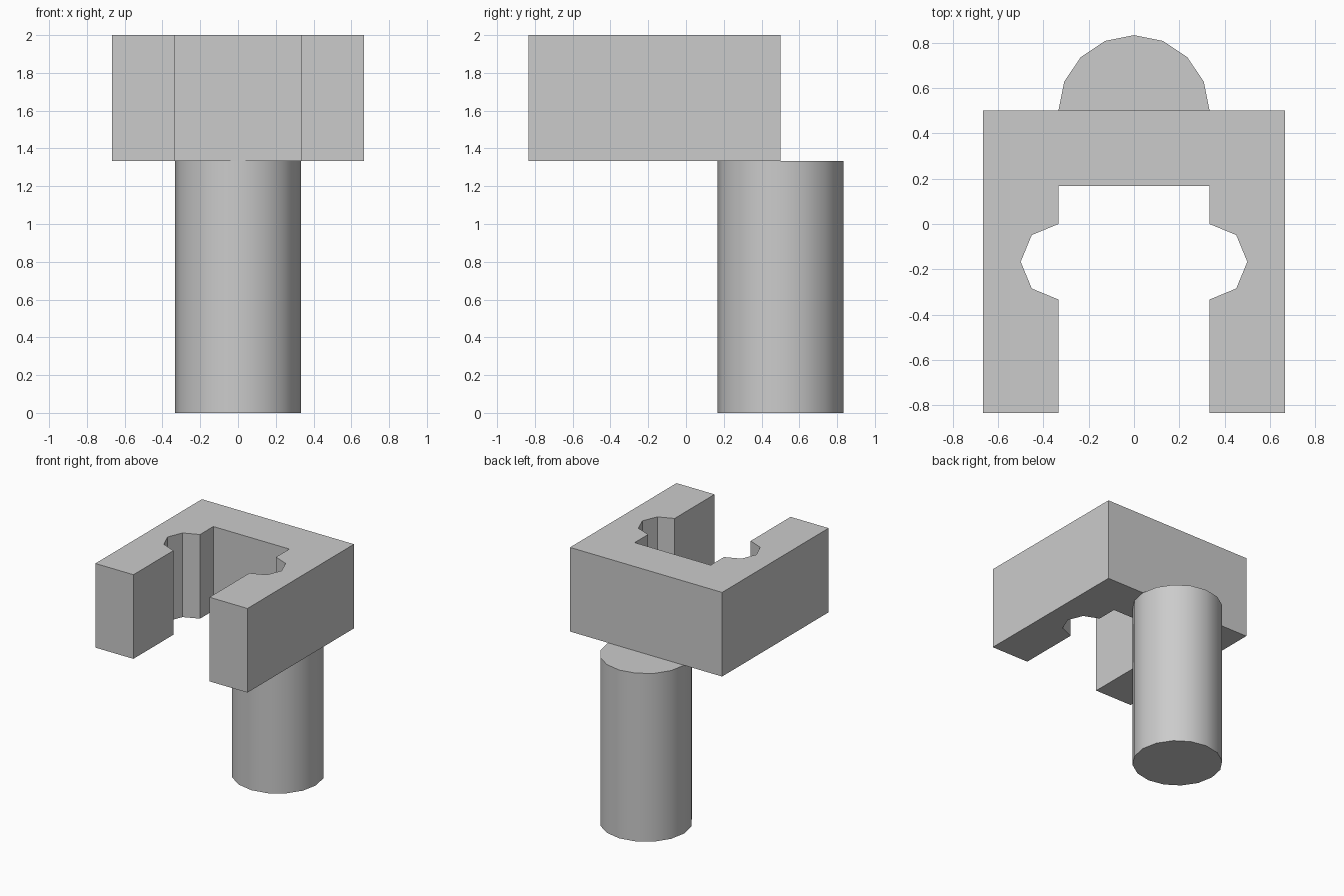
import bpy
import bmesh
from math import cos, sin, radians

cube = bpy.data.objects.get("Cube")
if cube:
    bpy.data.objects.remove(cube, do_unlink=True)

U = 1 / 3  # base module; every size is a multiple of it

grey = bpy.data.materials.new("light_grey")
grey.use_nodes = True
grey.diffuse_color = (0.6, 0.6, 0.6, 1)
grey.node_tree.nodes["Principled BSDF"].inputs["Base Color"].default_value = (0.6, 0.6, 0.6, 1)


def extrude_profile(name, points, z0, z1):
    """Prism made from a flat outline."""
    bm = bmesh.new()
    face = bm.faces.new([bm.verts.new((x, y, z0)) for x, y in points])
    ext = bmesh.ops.extrude_face_region(bm, geom=[face])
    top = [v for v in ext["geom"] if isinstance(v, bmesh.types.BMVert)]
    bmesh.ops.translate(bm, verts=top, vec=(0, 0, z1 - z0))
    bmesh.ops.recalc_face_normals(bm, faces=bm.faces)
    mesh = bpy.data.meshes.new(name)
    bm.to_mesh(mesh)
    bm.free()
    obj = bpy.data.objects.new(name, mesh)
    bpy.context.collection.objects.link(obj)
    mesh.materials.append(grey)
    return obj


# U-shaped clip: left half outline with a faceted round notch, then mirrored
notch = [(U + U / 2 * cos(radians(a)), -U / 2 + U / 2 * sin(radians(a)))
         for a in range(-90, 91, 45)]
half = [(2 * U, 1.5 * U), (2 * U, -2.5 * U), (U, -2.5 * U)] + notch + [(U, U / 2)]
outline = half + [(-x, y) for x, y in reversed(half)]
extrude_profile("clip", outline, 4 * U, 6 * U)

# Round handle under the back of the clip
bpy.ops.mesh.primitive_cylinder_add(vertices=16, radius=U, depth=4 * U,
                                    location=(0, 1.5 * U, 2 * U))
handle = bpy.context.object
handle.name = "handle"
handle.data.materials.append(grey)
bpy.ops.object.shade_smooth_by_angle(angle=radians(35))
